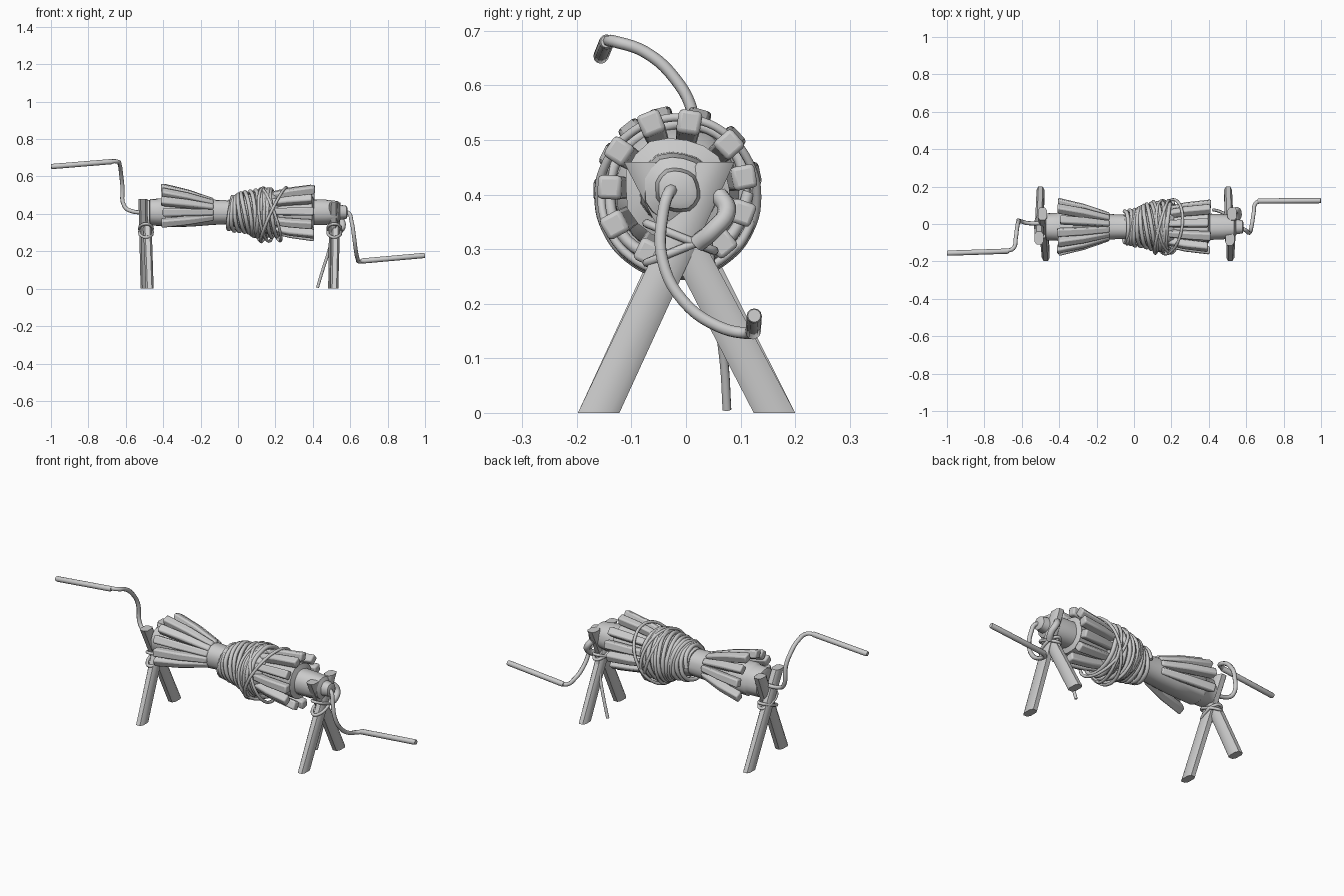
import bpy, bmesh, math, random
from mathutils import Vector

if "Cube" in bpy.data.objects:
    bpy.data.objects.remove(bpy.data.objects["Cube"])

random.seed(4)
CY, CZ = -0.015, 0.408   # drum axis


def finish(name, bm, bevel=0.0, angle=40):
    bmesh.ops.recalc_face_normals(bm, faces=bm.faces)
    me = bpy.data.meshes.new(name)
    bm.to_mesh(me)
    bm.free()
    ob = bpy.data.objects.new(name, me)
    bpy.context.collection.objects.link(ob)
    bpy.context.view_layer.objects.active = ob
    for o in bpy.context.selected_objects:
        o.select_set(False)
    ob.select_set(True)
    if bevel:
        m = ob.modifiers.new("soft_edges", 'BEVEL')
        m.width, m.segments = bevel, 2
    bpy.ops.object.shade_smooth_by_angle(angle=math.radians(angle))
    return ob


def loft(name, rings, bevel=0.0, angle=40):
    bm = bmesh.new()
    vs = [[bm.verts.new(p) for p in r] for r in rings]
    n = len(vs[0])
    for a, b in zip(vs, vs[1:]):
        for i in range(n):
            bm.faces.new((a[i], a[(i + 1) % n], b[(i + 1) % n], b[i]))
    bm.faces.new(vs[0])
    bm.faces.new(vs[-1][::-1])
    return finish(name, bm, bevel, angle)


def lathe(name, profile, n=24, rough=0.0):
    # rings around the x axis with slight carving irregularity
    wob = [1 + random.uniform(-rough, rough) for _ in range(n)]
    rings = []
    for x, r in profile:
        rings.append([(x, CY + r * wob[i] * math.cos(2 * math.pi * i / n),
                       CZ + r * wob[i] * math.sin(2 * math.pi * i / n)) for i in range(n)])
    return loft(name, rings)


def rope(name, pts, radius, cyclic=False):
    cu = bpy.data.curves.new(name, 'CURVE')
    cu.dimensions = '3D'
    cu.bevel_depth, cu.bevel_resolution = radius, 2
    cu.use_fill_caps = True
    cu.resolution_u = 5
    sp = cu.splines.new('BEZIER')
    sp.bezier_points.add(len(pts) - 1)
    for bp, p in zip(sp.bezier_points, pts):
        bp.co = p
        bp.handle_left_type = bp.handle_right_type = 'AUTO'
    sp.use_cyclic_u = cyclic
    ob = bpy.data.objects.new(name, cu)
    bpy.context.collection.objects.link(ob)
    return ob


def slat(name, ang, x0, r0, x1, r1):
    # wedge-like wooden bar that flares outwards from the neck
    a = math.radians(ang)
    rad = Vector((0, math.cos(a), math.sin(a)))
    tan = Vector((0, -math.sin(a), math.cos(a)))
    rings = []
    for x, r, w, h in ((x0, r0, .016, .020), ((x0 + x1) / 2, (r0 + r1) / 2 + .006, .020, .022),
                       (x1, r1, .022, .022)):
        c = Vector((x, CY, CZ)) + rad * r
        rings.append([c + tan * w * s + rad * h * t for s, t in ((-1, -1), (1, -1), (1, 1), (-1, 1))])
    loft(name, rings, .008)


# wooden drum core, with both log ends
lathe("drum_core", [(-.475, .06), (-.47, .074), (-.41, .076), (-.40, .084), (-.25, .08), (-.13, .07),
                    (-.05, .066), (.1, .075), (.25, .085), (.395, .098), (.405, .072), (.47, .07),
                    (.535, .062), (.545, .042), (.58, .036), (.585, .025)], 18, .06)

# flared slats: full ring on the right, upper ring on the left
for i in range(11):
    slat("right_slat", 78 + i * 360 / 11 + random.uniform(-4, 4), .14, .082,
         .405 + random.uniform(-.012, .012), .128 + random.uniform(-.004, .006))
for ang in (-22, 12, 43, 74, 103, 128, 153, 180, 205):
    slat("left_slat", ang, -.13, .056, -.405 + random.uniform(-.01, .01), .134)

# wound rope: packed bulk, helix and loose tilted loops
lathe("rope_bulk", [(-.05, .07), (.0, .082), (.06, .10), (.13, .118), (.18, .115), (.215, .09)], 24, .03)
pts = []
turns, per = 13, 10
for i in range(turns * per + 1):
    t = i / (turns * per)
    a = 2 * math.pi * i / per
    x = -.05 + .25 * t + .016 * math.sin(a + 9 * t)
    r = .084 + .042 * min(1, t * 1.5) + random.uniform(-.004, .004)
    pts.append((x, CY + r * math.cos(a), CZ - .004 + r * math.sin(a)))
rope("wound_rope", pts, .011)
for x, r, tx, ph in ((.15, .142, .04, .4), (.175, .14, .055, 2.0), (.13, .136, .03, 3.6), (.19, .145, .07, 5.0)):
    rope("loose_loop", [(x + tx * math.cos(a + ph), CY + r * math.cos(a), CZ - .012 + r * math.sin(a))
                        for a in [2 * math.pi * k / 14 for k in range(14)]], .008, True)

# trestles: crossed legs forming a fork under each log end
def leg(name, y0, y1, xb, xt, top):
    rings = []
    for t in (0, .35, .7, 1):
        y, x, z = y0 + (y1 - y0) * t, xb + (xt - xb) * t, top * t
        w, d = .038 - .004 * t, .021 + .003 * t
        rings.append([(x + d * cx, y + w * cy, z) for cx, cy in
                      ((-1, -.55), (-.55, -1), (.55, -1), (1, -.55), (1, .55), (.55, 1), (-.55, 1), (-1, .55))])
    loft(name, rings, 0, 50)


leg("left_front_leg", -.16, .055, -.472, -.49, .475)
leg("left_back_leg", .162, -.075, -.5, -.508, .48)
leg("right_front_leg", -.16, .055, .515, .525, .46)
leg("right_back_leg", .162, -.08, .503, .512, .46)

# lashings that bind each crossing
for sx in (-.492, .515):
    for k in range(2):
        z = .30 + .022 * k
        rope("lashing", [(sx + .034 * math.cos(a), -.01 + .062 * math.sin(a), z + .025 * math.sin(a) * (1 - 2 * k))
                         for a in [2 * math.pi * j / 8 for j in range(8)]], .008, True)
rope("rope_knot", [(.545, .02, .31), (.56, .05, .335), (.55, .075, .37), (.53, .06, .40)], .017)

# hanging rope end
rope("hanging_rope", [(.515, .04, .32), (.485, .055, .2), (.45, .07, .09), (.425, .075, .006)], .0085)

# cranks with straight grips
rope("right_crank", [(.56, -.02, .405), (.59, -.03, .405), (.607, -.043, .36), (.62, -.043, .28),
                     (.63, -.005, .205), (.64, .06, .158), (.65, .11, .146), (.68, .123, .15)], .011)
rope("left_crank", [(-.46, .005, .41), (-.57, .005, .415), (-.607, .015, .44), (-.618, .012, .55), (-.625, -.02, .612),
                    (-.632, -.075, .661), (-.645, -.13, .68), (-.69, -.145, .681)], .011)


def grip(name, a, b, r):
    a, b = Vector(a), Vector(b)
    q = (b - a).to_track_quat('Z', 'Y')
    n = 12
    rings = []
    for t, k in ((0, .8), (.02, 1), (.98, 1), (1, .85)):
        rings.append([a.lerp(b, t) + q @ Vector((r * k * math.cos(2 * math.pi * i / n),
                                                 r * k * math.sin(2 * math.pi * i / n), 0)) for i in range(n)])
    loft(name, rings)


grip("right_grip", (.66, .123, .148), (.999, .125, .178), .014)
grip("left_grip", (-.67, -.145, .68), (-.999, -.156, .653), .014)
